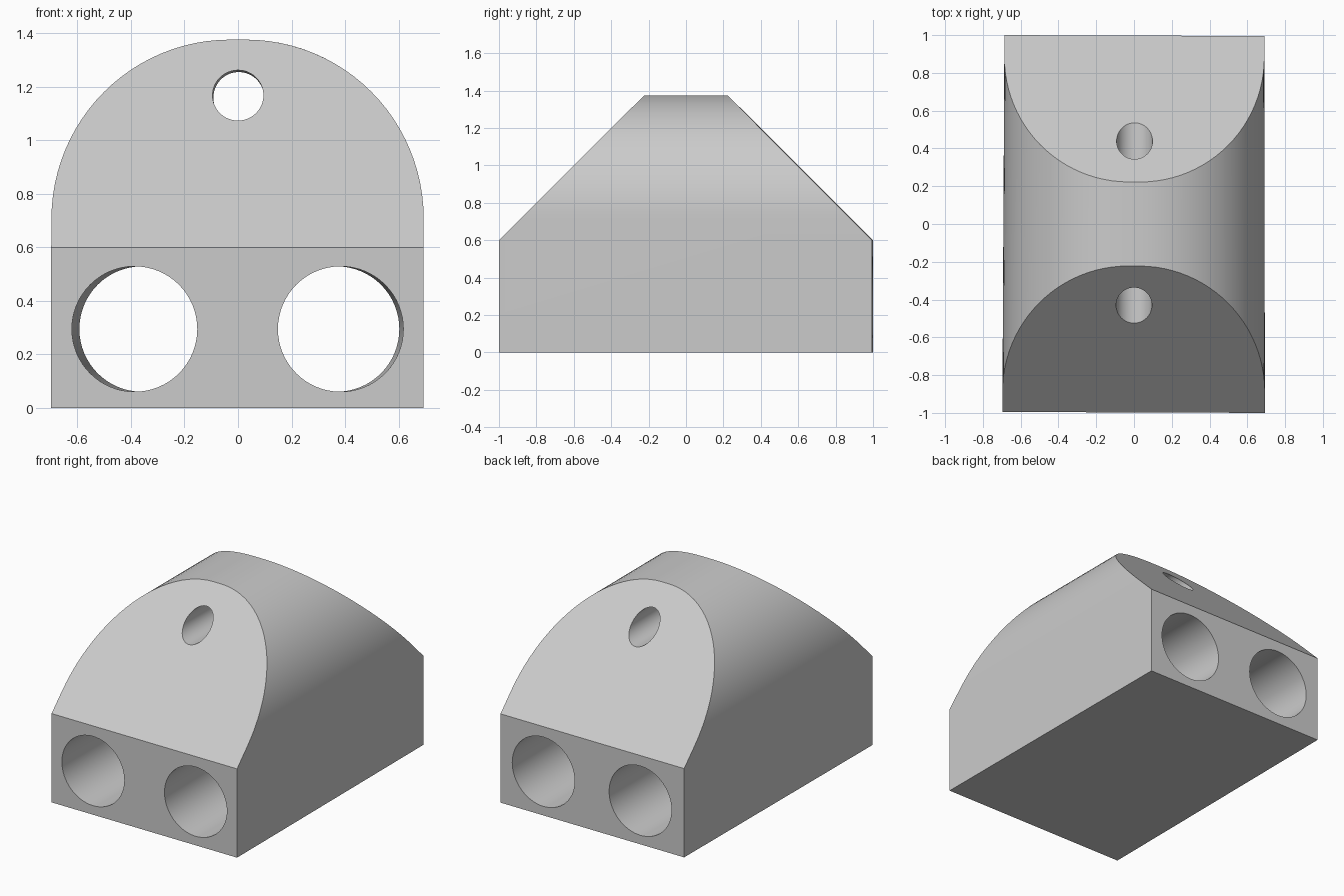
import bpy, bmesh
from math import sin, cos, pi, radians
from mathutils import Vector

if "Cube" in bpy.data.objects:
    bpy.data.objects.remove(bpy.data.objects["Cube"])

LEN, R, FLAT, SPRING = 0.9975, 0.665, 0.03, 0.71

# arched block: front profile swept from front to back
half = [(FLAT + R * cos(a), SPRING + R * sin(a)) for a in (i * pi / 2 / 24 for i in range(25))]
profile = [(FLAT + R, 0)] + half
profile += [(-x, z) for x, z in reversed(profile)]
bm = bmesh.new()
face = bm.faces.new([bm.verts.new((x, -LEN, z)) for x, z in profile])
ext = bmesh.ops.extrude_face_region(bm, geom=[face])
bmesh.ops.translate(bm, vec=(0, 2 * LEN, 0),
                    verts=[g for g in ext["geom"] if isinstance(g, bmesh.types.BMVert)])

# sloped front and back faces
for s in (-1, 1):
    cut = bmesh.ops.bisect_plane(bm, geom=bm.verts[:] + bm.edges[:] + bm.faces[:], dist=1e-5,
                                 plane_co=(0, s * LEN, 0.6), plane_no=(0, s, 1), clear_outer=True)
    edges = [e for e in cut["geom_cut"] if isinstance(e, bmesh.types.BMEdge)]
    bmesh.ops.holes_fill(bm, edges=edges, sides=0)

# slight taper to the back and slight skew of the ends
for v in bm.verts:
    x, y = v.co.x, v.co.y
    v.co.x = x * (1 - 0.005 * y) * 0.995 + 0.002 * y
    v.co.y = y - 0.0035 * x
bmesh.ops.recalc_face_normals(bm, faces=bm.faces)
mesh = bpy.data.meshes.new("arched_block")
bm.to_mesh(mesh)
bm.free()
body = bpy.data.objects.new("arched_block", mesh)
bpy.context.collection.objects.link(body)


def drill(name, front, back, radius):
    """Cut a round hole along the line through two points."""
    a, b = Vector(front), Vector(back)
    axis = b - a
    bpy.ops.mesh.primitive_cylinder_add(vertices=64, radius=radius, depth=axis.length * 1.4,
                                        location=(a + b) / 2,
                                        rotation=axis.to_track_quat('Z', 'Y').to_euler())
    cutter = bpy.context.object
    cutter.name = name
    cutter.hide_render = True
    mod = body.modifiers.new(name, 'BOOLEAN')
    mod.operation, mod.solver, mod.object = 'DIFFERENCE', 'EXACT', cutter
    bpy.context.view_layer.objects.active = body
    bpy.ops.object.modifier_apply(modifier=name)
    bpy.data.objects.remove(cutter)


# two large bores and the small upper hole
drill("left_bore", (-0.386, -1, 0.295), (-0.358, 1, 0.295), 0.234)
drill("right_bore", (0.383, -1, 0.295), (0.368, 1, 0.295), 0.234)
drill("top_hole", (0, -0.43, 1.167), (0.003, 0.44, 1.158), 0.095)

bpy.ops.object.select_all(action='DESELECT')
body.select_set(True)
bpy.context.view_layer.objects.active = body
bpy.ops.object.shade_smooth_by_angle(angle=radians(30))
